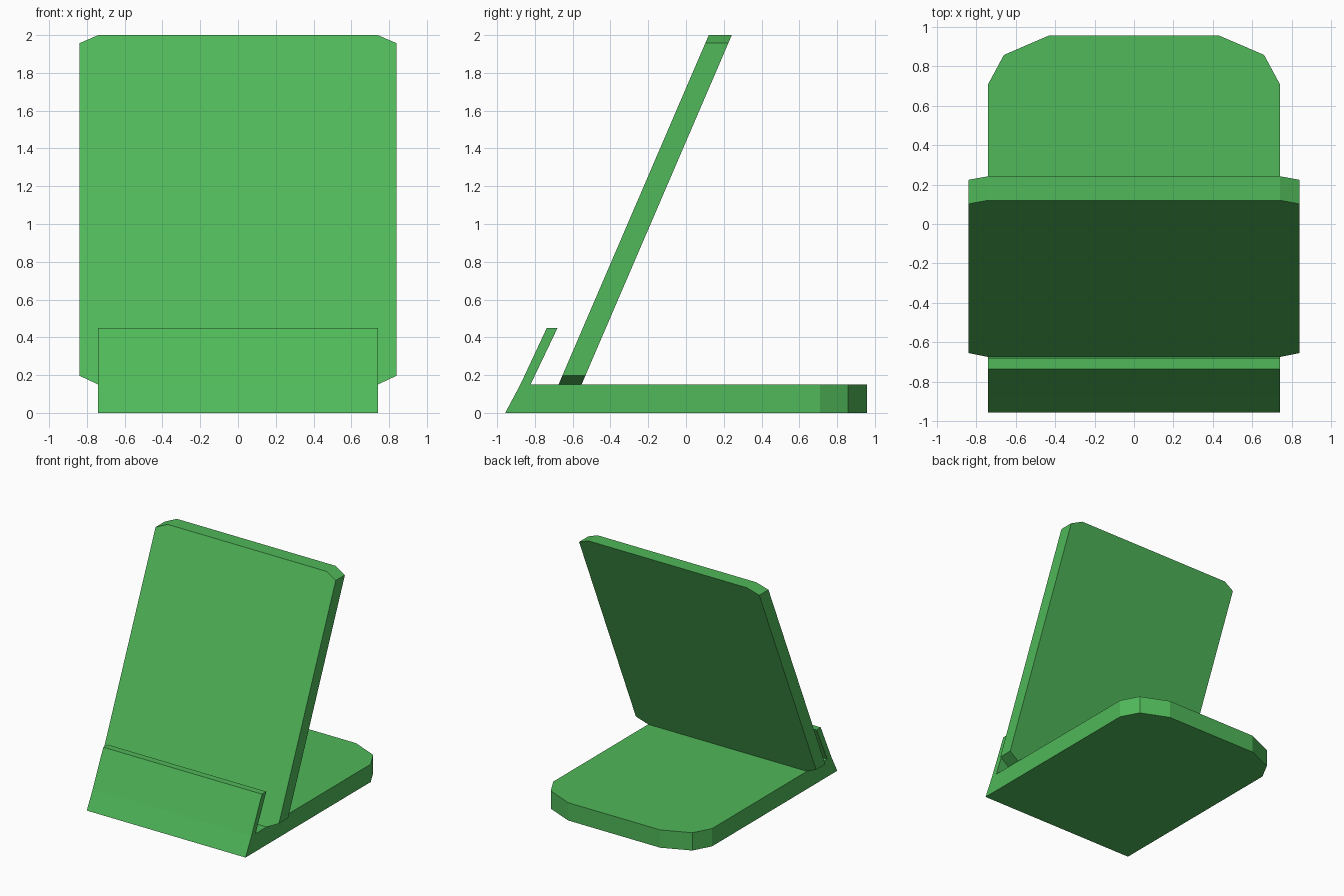
import bpy, bmesh
from mathutils import Vector

if "Cube" in bpy.data.objects:
    bpy.data.objects.remove(bpy.data.objects["Cube"])

green = bpy.data.materials.new("green")
green.diffuse_color = (0.08, 0.48, 0.10, 1)
green.use_nodes = True
green.node_tree.nodes["Principled BSDF"].inputs["Base Color"].default_value = green.diffuse_color


def prism(name, points, offset):
    """Close a flat outline and extrude it by the offset vector."""
    bm = bmesh.new()
    face = bm.faces.new([bm.verts.new(p) for p in points])
    ext = bmesh.ops.extrude_face_region(bm, geom=[face], use_keep_orig=True)
    moved = [v for v in ext["geom"] if isinstance(v, bmesh.types.BMVert)]
    bmesh.ops.translate(bm, verts=moved, vec=Vector(offset))
    return name, bm


def finish(name, bm):
    bmesh.ops.recalc_face_normals(bm, faces=bm.faces)
    mesh = bpy.data.meshes.new(name)
    bm.to_mesh(mesh)
    bm.free()
    mesh.materials.append(green)
    obj = bpy.data.objects.new(name, mesh)
    bpy.context.collection.objects.link(obj)
    return obj


# Base with slanted front lip: side profile extruded across the width
HALF = 0.74
profile = [(-0.957, 0), (0.957, 0), (0.957, 0.15), (-0.823, 0.15),
           (-0.68, 0.45), (-0.737, 0.45), (-0.877, 0.15)]
name, bm = prism("base_with_lip", [(-HALF, y, z) for y, z in profile],
                 (2 * HALF, 0, 0))

# Rounded rear corners: two straight cuts per side
corner = [(0.74, 0.71), (0.66, 0.858), (0.43, 0.957)]
for side in (-1, 1):
    for (x0, y0), (x1, y1) in zip(corner, corner[1:]):
        bmesh.ops.bisect_plane(
            bm, geom=bm.verts[:] + bm.edges[:] + bm.faces[:], dist=1e-5,
            plane_co=(side * x0, y0, 0),
            plane_no=(side * (y1 - y0), x0 - x1, 0), clear_outer=True)
        bmesh.ops.holes_fill(bm, edges=[e for e in bm.edges if e.is_boundary])
finish(name, bm)

# Leaning back rest: chamfered front outline, sheared backwards
right = [(0.74, 0.15), (0.84, 0.197), (0.84, 1.957), (0.74, 2.0)]
outline = right + [(-x, z) for x, z in reversed(right)]
lean = 0.43
finish(*prism("back_rest",
              [(x, -0.675 + lean * (z - 0.15), z) for x, z in outline],
              (0, 0.122, 0)))
